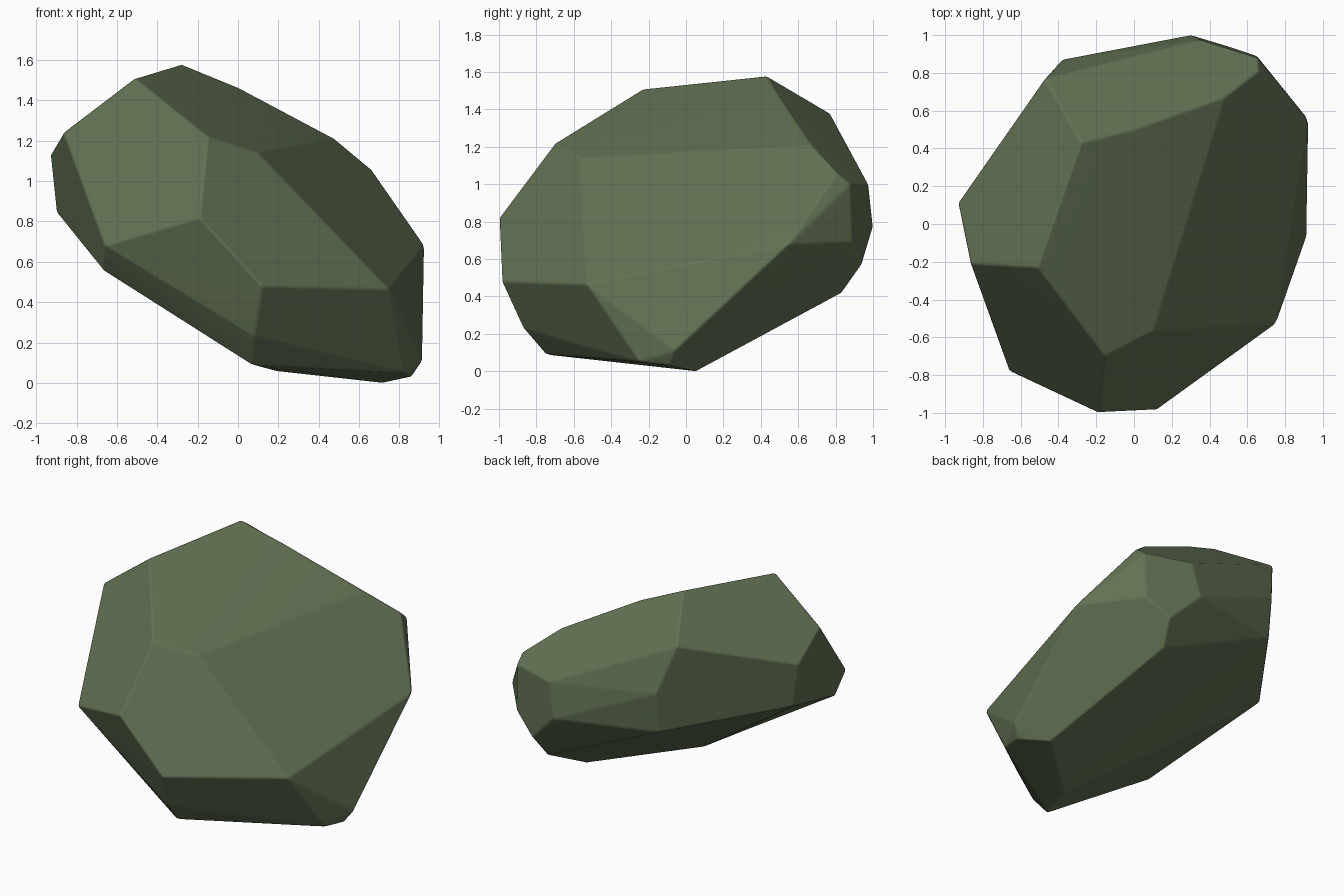
import bpy, bmesh
from math import radians

if "Cube" in bpy.data.objects:
    bpy.data.objects.remove(bpy.data.objects["Cube"])

# Corner points of the chipped boulder
corners = [
    # upper ridge
    (-.28, .43, 1.58), (-.51, -.23, 1.51), (0, .5, 1.465), (.48, .67, 1.21), (.66, .81, 1.06),
    # front
    (-.15, -.70, 1.22), (.10, -.57, 1.14), (-.19, -1, .82), (.12, -.985, .48), (.75, -.53, .465),
    (.08, -.87, .23), (.07, -.75, .09),
    # left
    (-.865, -.21, 1.24), (-.93, .11, 1.13), (-.90, .13, .845), (-.66, -.78, .68), (-.67, -.65, .56),
    # back
    (-.47, .77, 1.38), (-.38, .87, 1.07), (-.38, .84, .80), (.35, .975, 1.0), (.30, 1, .77),
    (.50, .94, .57), (.46, .83, .415), (.655, .88, 1.0), (.65, .89, .69),
    # right and underside
    (.925, .55, .68), (.915, -.06, .11), (.83, -.25, .05), (.86, -.09, .03), (.72, .06, 0), (.18, -.45, .06),
]

# Wrap the corners in a convex hull and merge nearly flat facets
bm = bmesh.new()
for co in corners:
    bm.verts.new(co)
bmesh.ops.convex_hull(bm, input=bm.verts)
bmesh.ops.delete(bm, geom=[v for v in bm.verts if not v.link_faces], context='VERTS')
bmesh.ops.dissolve_limit(bm, angle_limit=radians(4), verts=bm.verts, edges=bm.edges)
bmesh.ops.recalc_face_normals(bm, faces=bm.faces)
mesh = bpy.data.meshes.new("rock")
bm.to_mesh(mesh)
bm.free()
rock = bpy.data.objects.new("rock", mesh)
bpy.context.collection.objects.link(rock)

# Slightly worn edges with soft shading
bevel = rock.modifiers.new("worn_edges", 'BEVEL')
bevel.width = 0.012
bevel.segments = 2
bevel.limit_method = 'ANGLE'
bevel.angle_limit = radians(8)
for poly in mesh.polygons:
    poly.use_smooth = True
rock.modifiers.new("face_normals", 'WEIGHTED_NORMAL')

# Mossy green stone
mat = bpy.data.materials.new("mossy_stone")
mat.diffuse_color = (.12, .165, .085, 1)
mat.use_nodes = True
mat.node_tree.nodes["Principled BSDF"].inputs["Base Color"].default_value = mat.diffuse_color
mesh.materials.append(mat)
